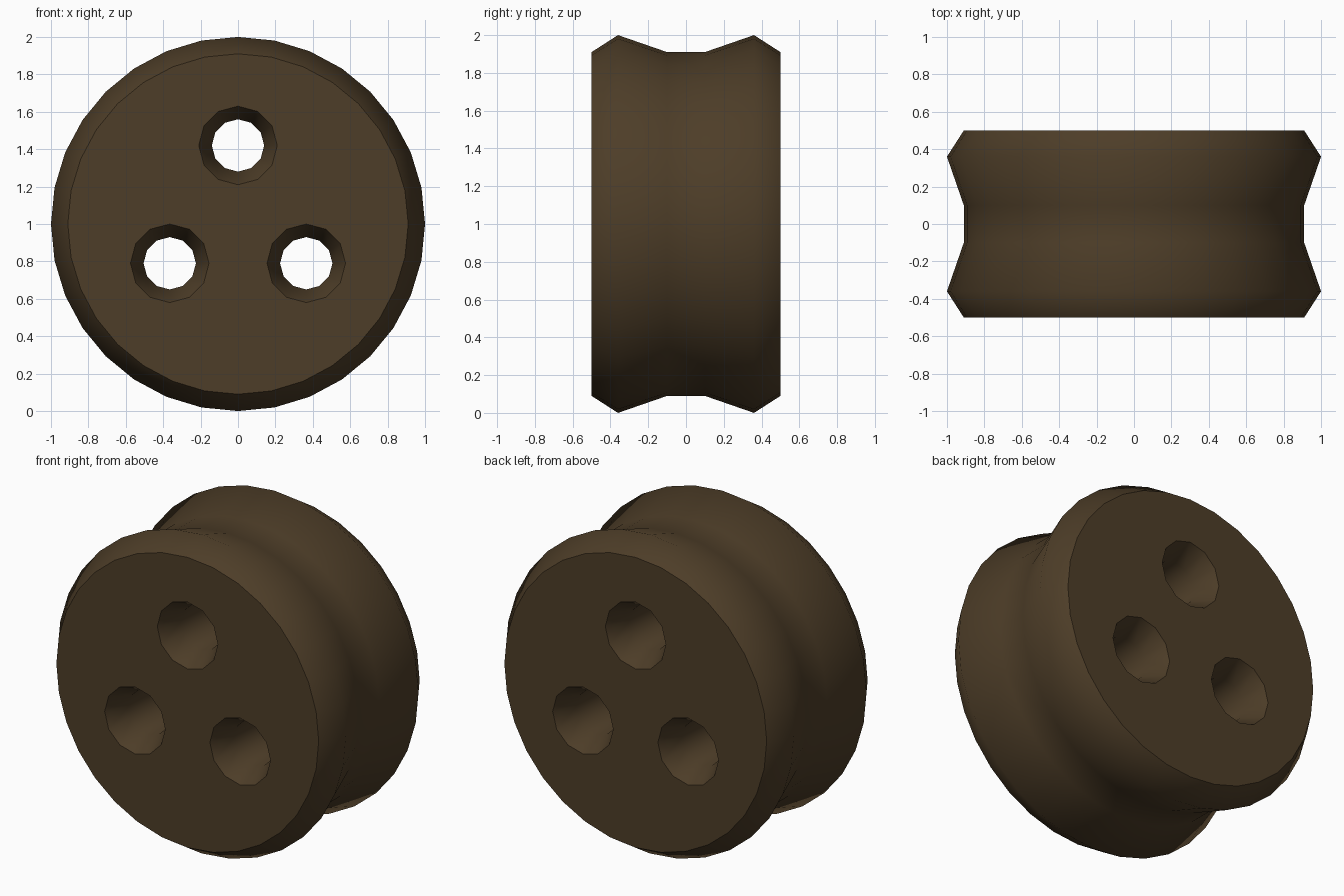
import bpy, bmesh, math

if "Cube" in bpy.data.objects:
    bpy.data.objects.remove(bpy.data.objects["Cube"])

wood = bpy.data.materials.new("dark brown wood")
wood.diffuse_color = (0.075, 0.047, 0.021, 1.0)
wood.use_nodes = True
wood.node_tree.nodes["Principled BSDF"].inputs["Base Color"].default_value = wood.diffuse_color

bm = bmesh.new()


def lathe(cx, cz, sides, profile):
    """Smooth tube about an axis along y; returns the edges of its two end rings."""
    rings = []
    for y, r in profile:
        rings.append([bm.verts.new((cx + r * math.sin(2 * math.pi * k / sides), y,
                                    cz + r * math.cos(2 * math.pi * k / sides)))
                      for k in range(sides)])
    for a, b in zip(rings, rings[1:]):
        for k in range(sides):
            j = (k + 1) % sides
            bm.faces.new((a[k], a[j], b[j], b[k])).smooth = True
    return [[bm.edges.get((ring[k], ring[(k + 1) % sides])) for k in range(sides)]
            for ring in (rings[0], rings[-1])]


def mirrored(half):
    """Complete a profile given from the front face to the middle."""
    return half + [(-y, r) for y, r in reversed(half)]


# grooved outer rim
front, back = lathe(0, 1, 32, mirrored([(-0.5, 0.91), (-0.36, 1.0), (-0.1, 0.91)]))

# three lanyard holes with flared mouths
for x, z in ((0, 1.42), (-0.365, 0.79), (0.365, 0.79)):
    f, b = lathe(x, z, 12, mirrored([(-0.5, 0.21), (-0.36, 0.14)]))
    front += f
    back += b

# flat front and back faces around the holes, with crisp borders
for edges, direction in ((front, -1), (back, 1)):
    for e in edges:
        e.smooth = False
    res = bmesh.ops.triangle_fill(bm, use_beauty=True, use_dissolve=False,
                                  edges=edges, normal=(0, direction, 0))
    for g in res["geom"]:
        if isinstance(g, bmesh.types.BMFace):
            g.smooth = False

bmesh.ops.recalc_face_normals(bm, faces=bm.faces[:])
mesh = bpy.data.meshes.new("pulley_block")
bm.to_mesh(mesh)
bm.free()
mesh.materials.append(wood)
block = bpy.data.objects.new("pulley_block", mesh)
bpy.context.collection.objects.link(block)
